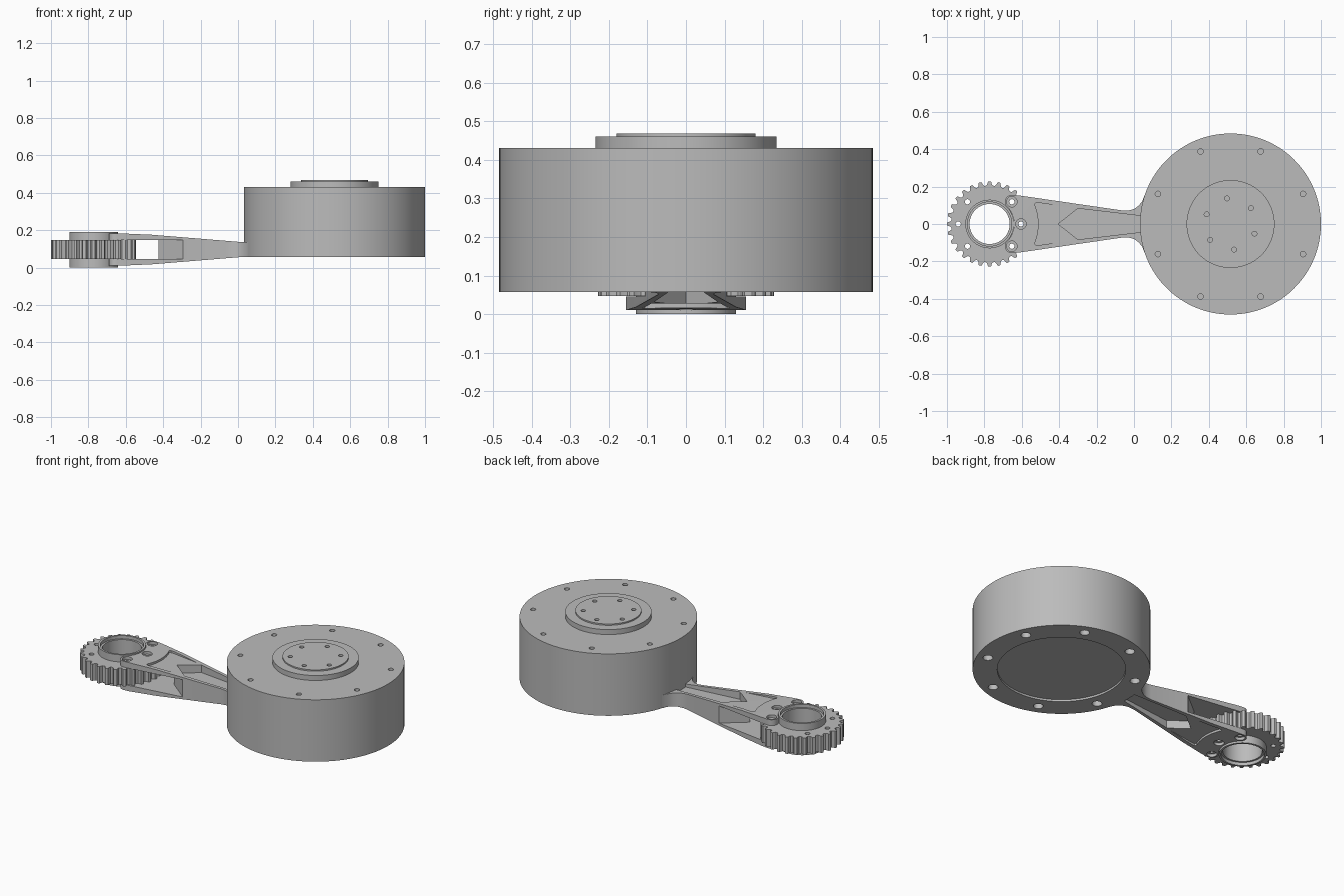
import bpy, bmesh, math

if "Cube" in bpy.data.objects:
    bpy.data.objects.remove(bpy.data.objects["Cube"])

GREY = bpy.data.materials.new("machined_grey")
GREY.diffuse_color = (0.5, 0.5, 0.5, 1)
GREY.use_nodes = True
GREY.node_tree.nodes["Principled BSDF"].inputs["Base Color"].default_value = GREY.diffuse_color

DRUM_X, GEAR_X, MID_Z = 0.516, -0.772, 0.097


def circle(cx, cy, r, n=64):
    return [(cx + r * math.cos(2 * math.pi * i / n),
             cy + r * math.sin(2 * math.pi * i / n)) for i in range(n)]


def ring_points(cx, r, angles):
    return [(cx + r * math.cos(math.radians(a)), r * math.sin(math.radians(a))) for a in angles]


def prisms(name, parts, axis="Z"):
    """One object made of extruded outlines; each part is (points, low, high)."""
    bm = bmesh.new()
    for pts, lo, hi in parts:
        place = (lambda p, h: (p[0], p[1], h)) if axis == "Z" else (lambda p, h: (p[0], h, p[1]))
        a = [bm.verts.new(place(p, lo)) for p in pts]
        b = [bm.verts.new(place(p, hi)) for p in pts]
        bm.faces.new(a)
        bm.faces.new(b)
        for i in range(len(pts)):
            j = (i + 1) % len(pts)
            bm.faces.new((a[i], a[j], b[j], b[i]))
    bmesh.ops.recalc_face_normals(bm, faces=bm.faces)
    mesh = bpy.data.meshes.new(name)
    bm.to_mesh(mesh)
    bm.free()
    mesh.materials.append(GREY)
    ob = bpy.data.objects.new(name, mesh)
    bpy.context.collection.objects.link(ob)
    return ob


def combine(ob, parts, op="DIFFERENCE", axis="Z"):
    tool = prisms("cutter", parts, axis)
    tool.hide_render = True
    mod = ob.modifiers.new("cut", "BOOLEAN")
    mod.operation, mod.solver, mod.object = op, "EXACT", tool
    bpy.context.view_layer.objects.active = ob
    bpy.ops.object.modifier_apply(modifier=mod.name)
    bpy.data.objects.remove(tool)


def mirrored(half):
    """Close an outline given its y > 0 half."""
    return half + [(x, -y) for x, y in reversed(half) if y > 1e-6]


def both_sides(pts, depth_z):
    """Cutters from above and below, down to depth_z, mirrored about the arm's mid plane."""
    return [(pts, depth_z, 0.4), (pts, -0.2, 2 * MID_Z - depth_z)]


# motor drum: lower ring and upper can
rim_holes = ring_points(DRUM_X, 0.42, [22.5 + 45 * i for i in range(8)])
base = prisms("drum_base_ring", [(circle(DRUM_X, 0, 0.484, 128), 0.058, 0.135)])
combine(base, [(circle(DRUM_X, 0, 0.35, 96), 0.0, 0.07)]
        + [(circle(x, y, 0.027, 20), 0.0, 0.125) for x, y in rim_holes])
can = prisms("drum_can", [(circle(DRUM_X, 0, 0.484, 128), 0.135, 0.43)])
combine(can, [(circle(x, y, 0.015, 16), 0.35, 0.5) for x, y in rim_holes])

# output boss on top of the drum
boss = prisms("output_boss", [(circle(DRUM_X, 0, 0.235, 96), 0.43, 0.46)])
disc = prisms("output_disc", [(circle(DRUM_X, 0, 0.18, 96), 0.46, 0.468)])
bolt_holes = [(circle(x, y, 0.013, 16), 0.44, 0.5)
              for x, y in ring_points(DRUM_X, 0.138, [38 + 60 * i for i in range(6)])]
combine(boss, bolt_holes)
combine(disc, bolt_holes)

# toothed pulley
TEETH = 28
tooth = [(0.0, 0.205), (0.16, 0.207), (0.27, 0.216), (0.33, 0.226), (0.4, 0.228),
         (0.6, 0.228), (0.67, 0.226), (0.73, 0.216), (0.84, 0.207)]
outline = []
for i in range(TEETH):
    for f, r in tooth:
        a = 2 * math.pi * (i + f - 0.5) / TEETH
        outline.append((GEAR_X + r * math.cos(a), r * math.sin(a)))
screws = ring_points(GEAR_X, 0.168, [-45, 0, 45])
pins = ring_points(GEAR_X, 0.168, [135, 180, 225])
pulley = prisms("toothed_pulley", [(outline, 0.047, 0.148)])
combine(pulley, [(circle(GEAR_X, 0, 0.129), -0.1, 0.3)]
        + [(circle(x, y, 0.014, 16), -0.1, 0.3) for x, y in screws + pins])

# bearing hub through the pulley
hub = prisms("bearing_hub", [(circle(GEAR_X, 0, 0.13), 0.0, 0.191)])
combine(hub, [(circle(GEAR_X, 0, 0.107), -0.1, 0.3)])
combine(hub, [(circle(GEAR_X, 0, 0.118), 0.172, 0.3), (circle(GEAR_X, 0, 0.118), -0.1, 0.019)])

# forked arm: plan outline crossed with the tapered side profile
sx, sy = screws[2]
lug = [(sx + 0.037 * math.cos(math.radians(a)), sy + 0.037 * math.sin(math.radians(a)))
       for a in range(200, 70, -10)]
half = lug + [(-0.61, 0.152), (-0.06, 0.072), (-0.03, 0.072), (0.0, 0.08),
              (0.025, 0.098), (0.043, 0.12), (0.055, 0.15), (0.15, 0.15)]
arm = prisms("forked_arm", [(mirrored(half), -0.05, 0.25)])
top = [(-0.8, 0.185), (-0.62, 0.183), (-0.46, 0.176), (0.03, 0.136), (0.3, 0.136)]
side = top + [(x, 2 * MID_Z - z) for x, z in reversed(top)]
combine(arm, [(side, -0.5, 0.5)], "INTERSECT", "Y")

# slot for the pulley with a wedge shaped end, plus clearance for hub and drum
combine(arm, [([(-0.9, -0.2), (-0.178, -0.2), (-0.425, 0), (-0.178, 0.2), (-0.9, 0.2)],
               0.0455, 0.1485)])
combine(arm, [(circle(GEAR_X, 0, 0.1315), -0.1, 0.3), (circle(DRUM_X, 0, 0.483, 128), -0.1, 0.3)])

# flat shallow recess, concave towards the pulley, on both faces
arc = ring_points(GEAR_X, 0.262, range(0, 25, 4))
recess = mirrored(arc + [(-0.525, 0.113), (-0.505, 0.113), (-0.3, 0.083), (-0.25, 0.07)])
combine(arm, both_sides(recess, 0.166))

# deep pointed pockets that leave side ribs and a centre web
pocket = mirrored([(-0.405, 0.0), (-0.3, 0.083), (0.1, 0.036)])
combine(arm, both_sides(pocket, 0.118))

# counterbored screw holes
combine(arm, [(circle(x, y, 0.014, 16), -0.1, 0.3) for x, y in screws])
for x, y in screws:
    combine(arm, both_sides(circle(x, y, 0.028, 24), 0.166))

# smooth round walls, sharp edges
bpy.ops.object.select_all(action="DESELECT")
for ob in bpy.context.collection.objects:
    ob.select_set(True)
bpy.context.view_layer.objects.active = arm
bpy.ops.object.shade_smooth_by_angle(angle=math.radians(25))
